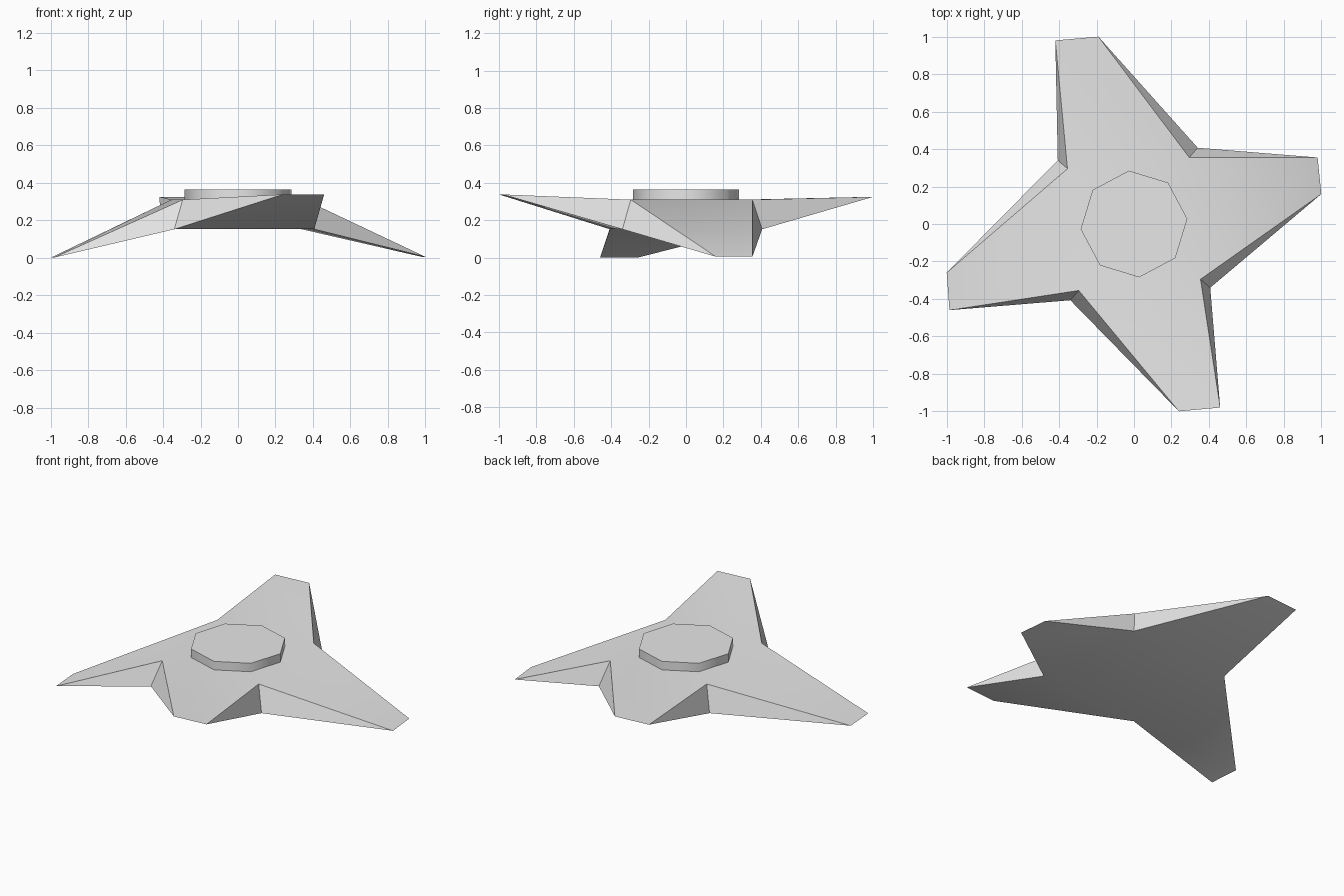
import bpy
import bmesh
import math

cube = bpy.data.objects.get("Cube")
if cube:
    bpy.data.objects.remove(cube, do_unlink=True)

# One plain grey for the whole model
GREY = (0.8, 0.8, 0.8, 1)
grey = bpy.data.materials.new("plain grey")
grey.use_nodes = True
grey.diffuse_color = GREY
grey.node_tree.nodes["Principled BSDF"].inputs["Base Color"].default_value = GREY


def finish(obj, angle):
    """Give the part its colour and smooth its shallow edges."""
    obj.data.materials.append(grey)
    bpy.ops.object.select_all(action="DESELECT")
    obj.select_set(True)
    bpy.context.view_layer.objects.active = obj
    bpy.ops.object.shade_smooth_by_angle(angle=math.radians(angle))


def quarter_turns(x, y, z):
    """Four copies of a point, turned about the centre."""
    points = []
    for _ in range(4):
        points.append((x, y, z))
        x, y = -y, x
    return points


# Four-armed body: each arm tapers to a knife-edge tip
TIPS = [
    ((-0.19, 1.0, 0.325), (-0.42, 0.98, 0.325)),    # back
    ((-1.0, -0.26, 0.0), (-0.985, -0.46, 0.0)),     # right
    ((0.24, -1.0, 0.338), (0.46, -0.98, 0.338)),    # front
    ((1.0, 0.16, 0.005), (0.98, 0.355, 0.005)),     # left
]
bm = bmesh.new()
top = [bm.verts.new(p) for p in quarter_turns(0.295, 0.355, 0.31)]
low = [bm.verts.new(p) for p in quarter_turns(0.34, 0.407, 0.152)]
bm.faces.new(top)
bm.faces.new(low[::-1])
for i, tip in enumerate(TIPS):
    j = (i + 1) % 4
    a, b = [bm.verts.new(p) for p in tip]
    bm.faces.new((top[i], a, b, top[j]))
    bm.faces.new((low[j], b, a, low[i]))
    bm.faces.new((top[i], low[i], a))
    bm.faces.new((top[j], b, low[j]))
bmesh.ops.recalc_face_normals(bm, faces=bm.faces)
mesh = bpy.data.meshes.new("star_body")
bm.to_mesh(mesh)
bm.free()
body = bpy.data.objects.new("star_body", mesh)
bpy.context.collection.objects.link(body)
finish(body, 30)

# Raised eight-sided hub
bpy.ops.mesh.primitive_cylinder_add(
    vertices=8, radius=0.286, depth=0.055, location=(0, 0, 0.3375),
    rotation=(0, 0, math.radians(5.5)))
hub = bpy.context.object
hub.name = "centre_hub"
finish(hub, 50)
